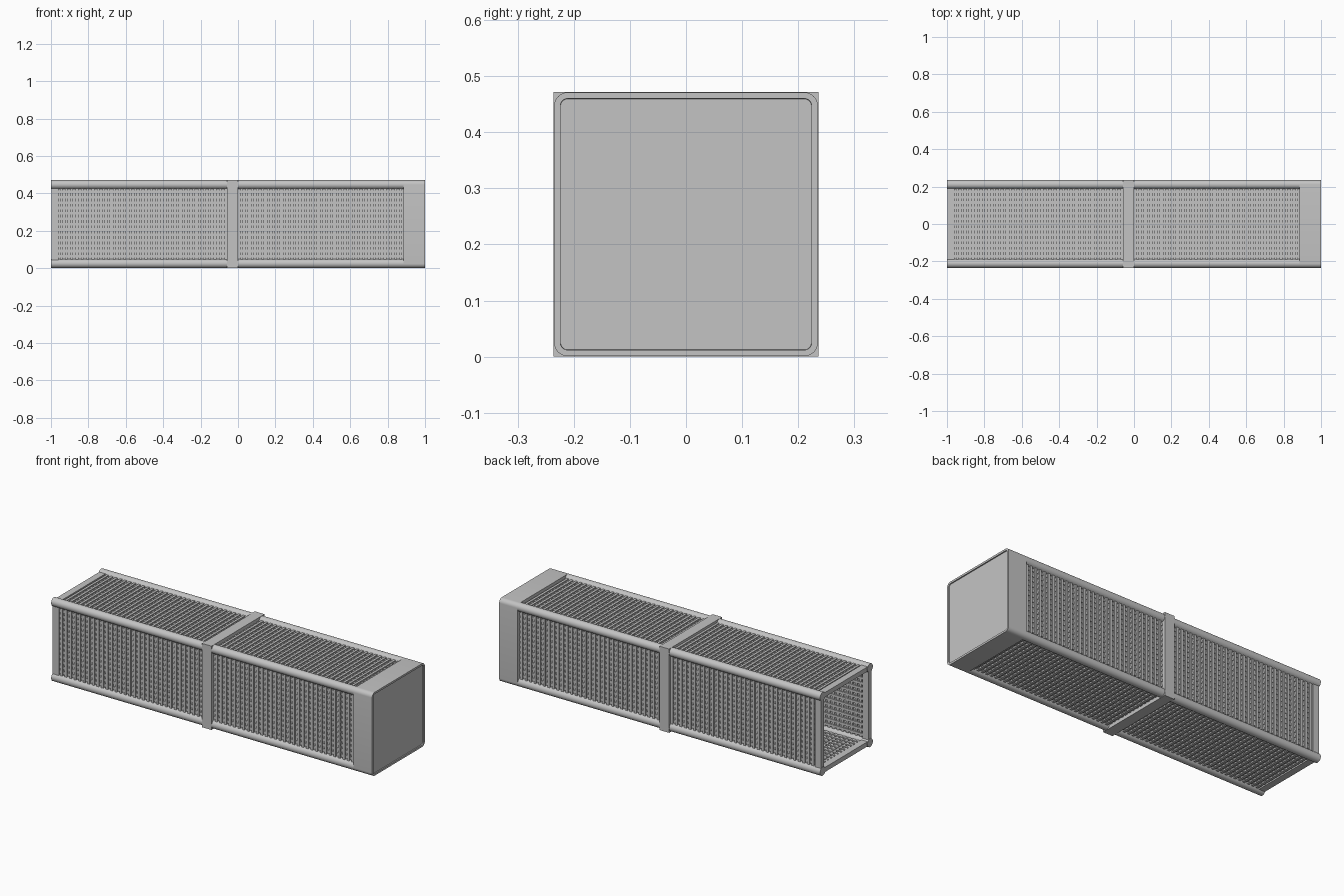
import bpy, bmesh
from math import pi
from mathutils import Matrix, Vector

cube = bpy.data.objects.get("Cube")
if cube:
    bpy.data.objects.remove(cube)

HALF = 0.236          # half of the square section
RAIL_R = 0.024
RAIL_C = HALF - 0.001 - RAIL_R
CAP_X = 0.885         # inner face of the closed end
POST_X = -0.96        # inner edge of the open end frame
PITCH = 0.0285
WALL_Y = 0.211        # middle of the ribbed walls

grey = bpy.data.materials.new("light_grey")
grey.use_nodes = True
grey.diffuse_color = (0.55, 0.55, 0.55, 1)
grey.node_tree.nodes["Principled BSDF"].inputs["Base Color"].default_value = (0.55, 0.55, 0.55, 1)


def finish(name, bm, turn=0, smooth=False):
    """Turn the part about the long axis, lift it to the ground and link it."""
    bm.transform(Matrix.Translation((0, 0, HALF)) @ Matrix.Rotation(turn, 4, 'X'))
    bmesh.ops.recalc_face_normals(bm, faces=bm.faces)
    mesh = bpy.data.meshes.new(name)
    bm.to_mesh(mesh)
    bm.free()
    mesh.materials.append(grey)
    ob = bpy.data.objects.new(name, mesh)
    bpy.context.collection.objects.link(ob)
    if smooth:
        bpy.ops.object.select_all(action='DESELECT')
        ob.select_set(True)
        bpy.context.view_layer.objects.active = ob
        bpy.ops.object.shade_smooth_by_angle(angle=pi / 6)
    return ob


def add_box(bm, low, high):
    low, high = Vector(low), Vector(high)
    place = Matrix.Translation((low + high) / 2) @ Matrix.Diagonal((*(high - low), 1))
    bmesh.ops.create_cube(bm, size=1, matrix=place)


def centres(start, end):
    count = round((end - start) / PITCH)
    step = (end - start) / count
    return [start + step * (i + 0.5) for i in range(count)]


# Four ribbed walls: thin sheet, proud upright ribs, lower lengthwise ribs
reach = RAIL_C - 0.005
for side, turn in (("front", 0), ("bottom", pi / 2), ("back", pi), ("top", -pi / 2)):
    bm = bmesh.new()
    add_box(bm, (POST_X, -WALL_Y - 0.002, -reach), (CAP_X, -WALL_Y + 0.002, reach))
    for x in centres(POST_X, CAP_X):
        add_box(bm, (x - 0.007, -WALL_Y - 0.011, -reach), (x + 0.007, -WALL_Y + 0.008, reach))
    for z in centres(-RAIL_C + RAIL_R, RAIL_C - RAIL_R):
        add_box(bm, (POST_X, -WALL_Y - 0.006, z - 0.007), (CAP_X, -WALL_Y + 0.011, z + 0.007))
    finish(side + "_ribbed_wall", bm, turn)

    # Flat bar of the open end frame
    bm = bmesh.new()
    add_box(bm, (-0.998, -WALL_Y - 0.013, -reach), (POST_X, -WALL_Y + 0.013, reach))
    finish(side + "_end_bar", bm, turn)

    # Round corner rail
    bm = bmesh.new()
    place = Matrix.Translation(((CAP_X - 1) / 2, -RAIL_C, -RAIL_C)) @ Matrix.Rotation(pi / 2, 4, 'Y')
    bmesh.ops.create_cone(bm, cap_ends=True, segments=32, radius1=RAIL_R, radius2=RAIL_R,
                          depth=CAP_X + 1, matrix=place)
    finish(side + "_corner_rail", bm, turn, smooth=True)

    # One side of the square middle band
    bm = bmesh.new()
    add_box(bm, (-0.06, -HALF, -HALF), (0, -HALF + 0.04, HALF - 0.04))
    finish(side + "_band", bm, turn)

# Closed end cap with rounded corners and a shallow recessed panel
bm = bmesh.new()
edge = HALF - 0.001
add_box(bm, (CAP_X, -edge, -edge), (1, edge, edge))
long_edges = [e for e in bm.edges if abs(e.verts[0].co.x - e.verts[1].co.x) > 0.01]
bmesh.ops.bevel(bm, geom=long_edges, offset=RAIL_R, segments=8, profile=0.5, affect='EDGES')
end = max(bm.faces, key=lambda f: f.calc_center_median().x)
bmesh.ops.inset_region(bm, faces=[end], thickness=0.011)
bmesh.ops.inset_region(bm, faces=[end], thickness=0.0005, depth=-0.006)
finish("end_cap", bm, smooth=True)
